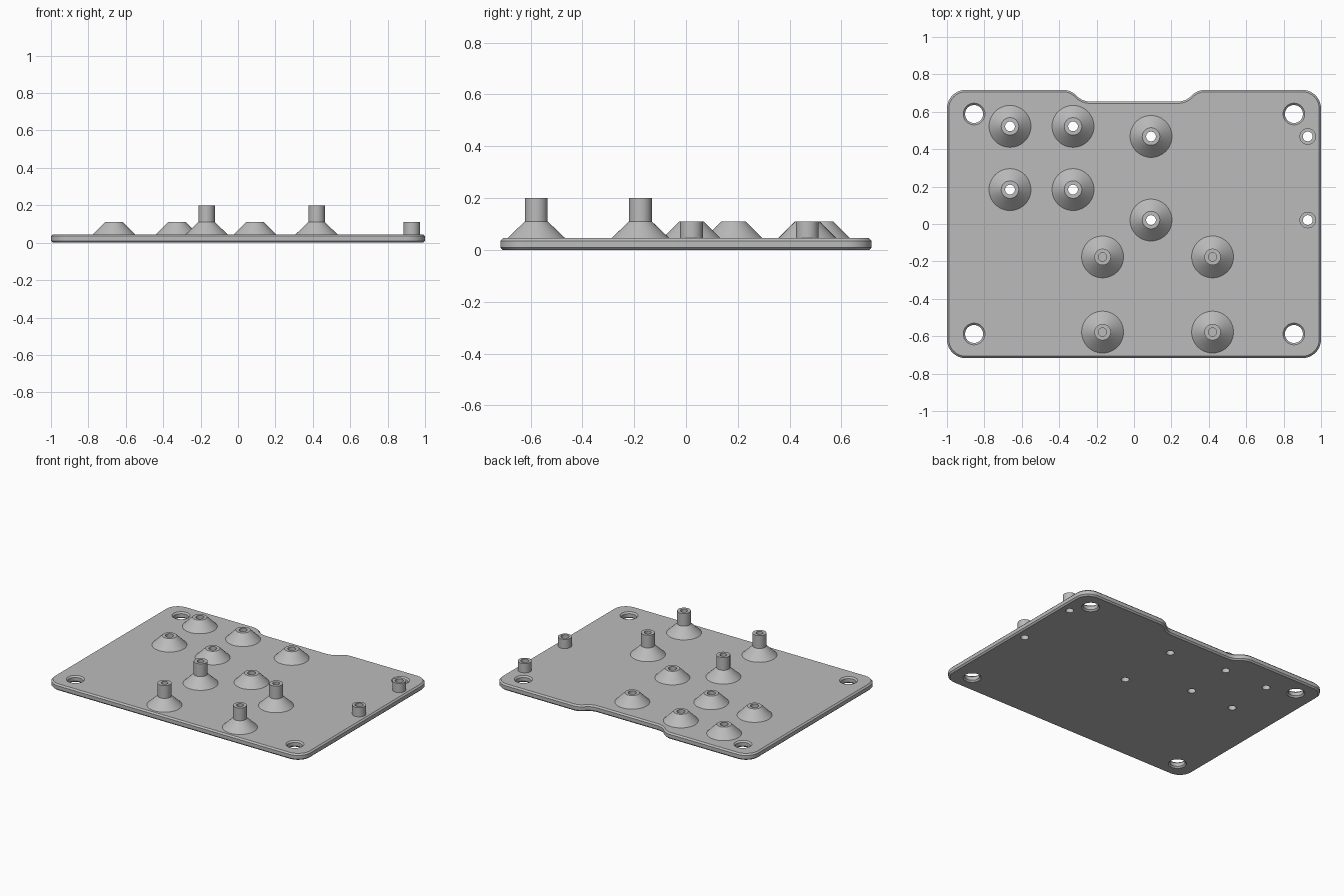
import bpy
import bmesh
from math import cos, sin, radians, tau

if "Cube" in bpy.data.objects:
    bpy.data.objects.remove(bpy.data.objects["Cube"])

THICK = 0.045      # plate thickness
CHAMFER = 0.01
BORE = 0.026       # through holes in the low standoffs
BLIND = 0.022      # holes in the tall standoffs
BOSS = 0.11        # height of the cones and short tubes
TALL = 0.2

grey = bpy.data.materials.new("plain grey")
grey.use_nodes = True
COLOUR = (0.5, 0.5, 0.5, 1)
grey.diffuse_color = COLOUR
shader = next(n for n in grey.node_tree.nodes if n.type == "BSDF_PRINCIPLED")
shader.inputs["Base Color"].default_value = COLOUR


def arc(cx, cy, r, start, end, steps):
    for i in range(steps + 1):
        a = radians(start + (end - start) * i / steps)
        yield cx + r * cos(a), cy + r * sin(a)


def circle(cx, cy, r, sides=48):
    return [(cx + r * cos(tau * i / sides), cy + r * sin(tau * i / sides))
            for i in range(sides)]


def outline(inset):
    """Rounded plate edge with a shallow notch in the back."""
    r, hollow = 0.1 - inset, 0.1 + inset
    arcs = [(0.9, -0.617, r, -90, 0), (0.9, 0.617, r, 0, 90),
            (0.38, 0.617, r, 90, 137), (0.235, 0.755, hollow, -43, -90),
            (-0.235, 0.755, hollow, -90, -137), (-0.38, 0.617, r, 43, 90),
            (-0.9, 0.617, r, 90, 180), (-0.9, -0.617, r, 180, 270)]
    return [p for a in arcs for p in arc(*a, 12)]


def add_rings(bm, rings):
    """Join (z, points) rings by walls; return the first and last edge loops."""
    loops = [[bm.verts.new((x, y, z)) for x, y in pts] for z, pts in rings]
    for low, high in zip(loops, loops[1:]):
        for i in range(len(low)):
            bm.faces.new((low[i - 1], low[i], high[i], high[i - 1]))
    return [[bm.edges.get((v[i - 1], v[i])) for i in range(len(v))]
            for v in (loops[0], loops[-1])]


def finish(bm, name):
    bmesh.ops.recalc_face_normals(bm, faces=bm.faces)
    mesh = bpy.data.meshes.new(name)
    bm.to_mesh(mesh)
    bm.free()
    mesh.materials.append(grey)
    obj = bpy.data.objects.new(name, mesh)
    bpy.context.collection.objects.link(obj)
    bpy.ops.object.select_all(action="DESELECT")
    obj.select_set(True)
    bpy.context.view_layer.objects.active = obj
    bpy.ops.object.shade_smooth_by_angle(angle=radians(30))
    return obj


low_cones = [(x, y) for x in (-0.663, -0.326) for y in (0.184, 0.522)]
low_cones += [(0.091, 0.021), (0.091, 0.468)]
tall_cones = [(x, y) for x in (-0.168, 0.42) for y in (-0.578, -0.176)]
side_tubes = [(0.929, 0.021), (0.929, 0.468)]

# Plate: chamfered edge, chamfered corner holes and plain through holes
levels = [(0, CHAMFER), (CHAMFER, 0), (THICK - CHAMFER, 0), (THICK, CHAMFER)]
bm = bmesh.new()
ends = [add_rings(bm, [(z, outline(d)) for z, d in levels])]
for sx in (-1, 1):
    for sy in (-1, 1):
        ends.append(add_rings(bm, [(z, circle(sx * 0.855, sy * 0.588, 0.048 + d))
                                   for z, d in levels]))
for x, y in low_cones + side_tubes:
    ends.append(add_rings(bm, [(z, circle(x, y, BORE)) for z in (0, THICK)]))
for side, direction in ((0, -1), (1, 1)):
    bmesh.ops.triangle_fill(bm, edges=[e for pair in ends for e in pair[side]],
                            use_beauty=True, normal=(0, 0, direction))
finish(bm, "base_plate")


# Standoffs: turned profiles running from the foot over the rim into the bore
def standoffs(name, places, profile):
    for n, (x, y) in enumerate(places, 1):
        bm = bmesh.new()
        add_rings(bm, [(z, circle(x, y, r)) for r, z in profile])
        finish(bm, f"{name}_{n}")


standoffs("low_cone_standoff", low_cones,
          [(0.112, THICK), (0.047, BOSS), (BORE, BOSS), (BORE, THICK)])
standoffs("tall_cone_standoff", tall_cones,
          [(0.112, THICK), (0.044, BOSS), (0.044, TALL),
           (BLIND, TALL), (BLIND, THICK)])
standoffs("side_tube_standoff", side_tubes,
          [(0.044, THICK), (0.044, BOSS), (BORE, BOSS), (BORE, THICK)])
